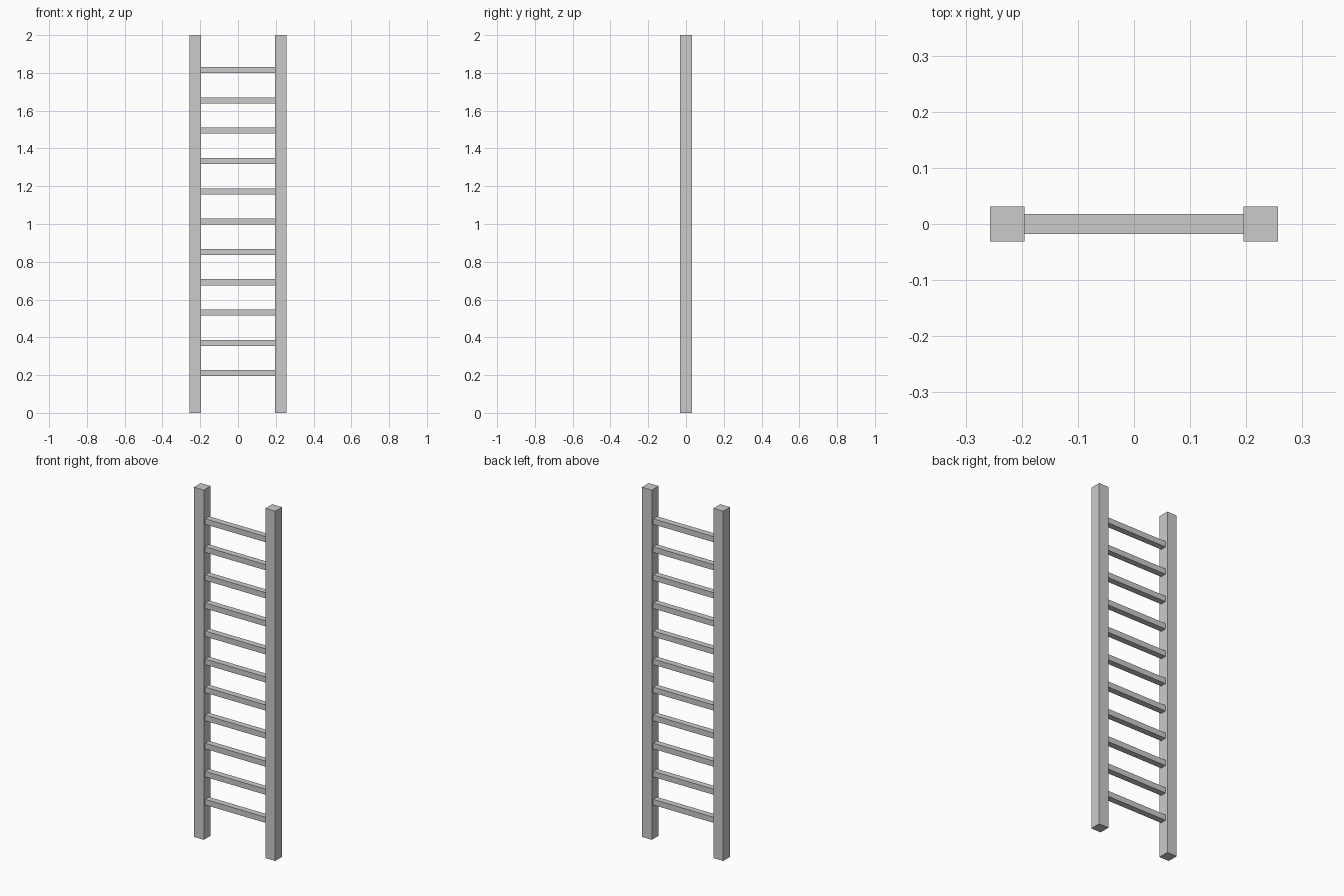
import bpy

if "Cube" in bpy.data.objects:
    bpy.data.objects.remove(bpy.data.objects["Cube"])

RAIL = 0.062        # square rail thickness
RAIL_X = 0.226      # rail centre offset
HEIGHT = 2.0
RUNGS = 11
FIRST_Z, LAST_Z = 0.21, 1.815


def box(name, size, centre):
    bpy.ops.mesh.primitive_cube_add(size=1, location=centre)
    obj = bpy.context.object
    obj.name = name
    obj.scale = size
    bpy.ops.object.transform_apply(location=False, rotation=False, scale=True)
    return obj


# Upright side rails
for side, name in ((-1, "left_rail"), (1, "right_rail")):
    box(name, (RAIL, RAIL, HEIGHT), (side * RAIL_X, 0, HEIGHT / 2))

# Evenly spaced rungs, ends seated just inside the rails
step = (LAST_Z - FIRST_Z) / (RUNGS - 1)
for i in range(RUNGS):
    box(f"rung_{i + 1}", (0.394, 0.035, 0.032), (0, 0, FIRST_Z + i * step))
